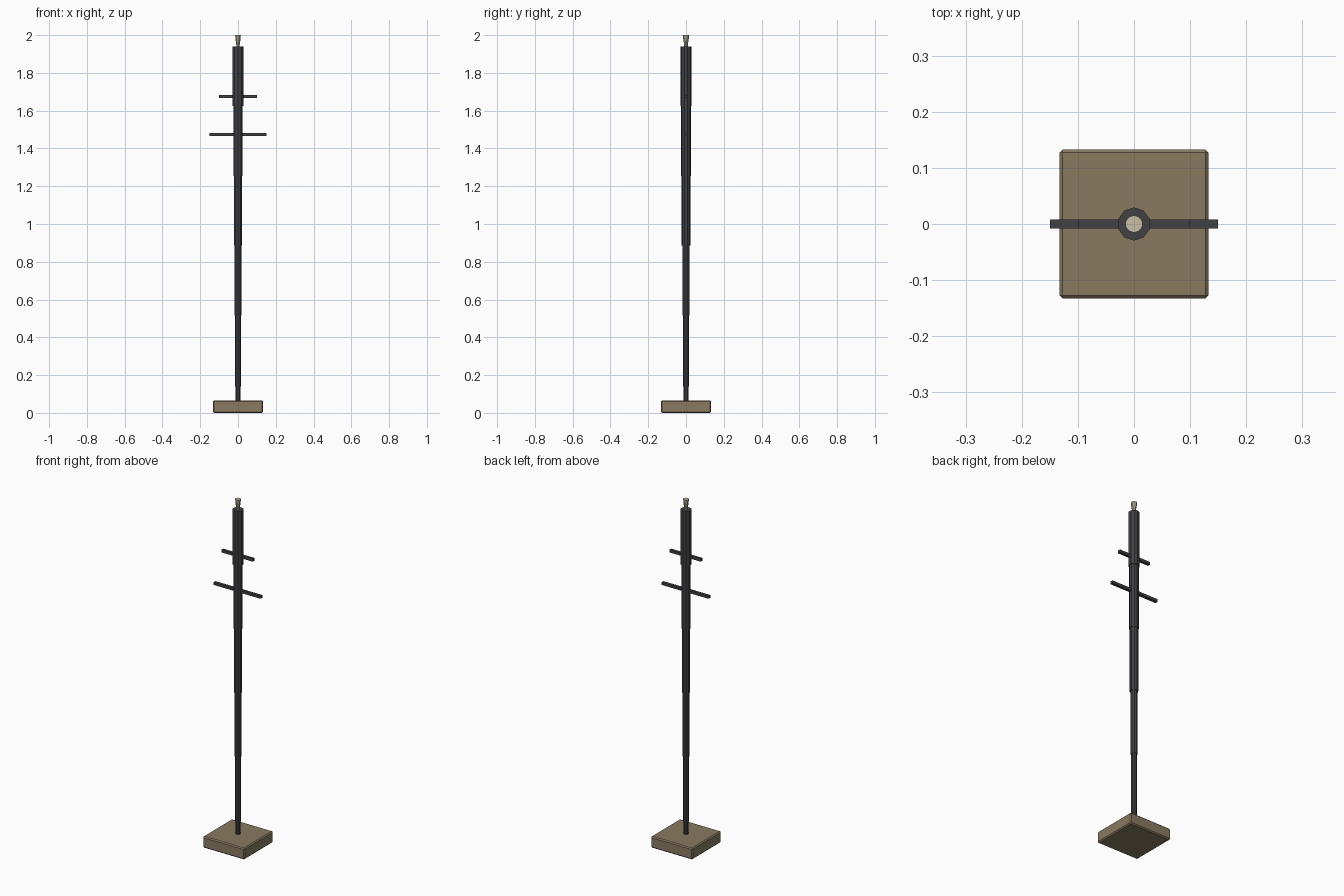
import bpy, bmesh, math

if "Cube" in bpy.data.objects:
    bpy.data.objects.remove(bpy.data.objects["Cube"])


def material(name, rgb):
    m = bpy.data.materials.new(name)
    m.diffuse_color = (*rgb, 1.0)
    m.use_nodes = True
    m.node_tree.nodes["Principled BSDF"].inputs["Base Color"].default_value = m.diffuse_color
    return m


STONE = material("tan_base", (0.25, 0.195, 0.118))
METAL = material("dark_metal", (0.053, 0.053, 0.06))
BRASS = material("pale_brass", (0.58, 0.52, 0.37))


def finish(name, bm, mat):
    bmesh.ops.recalc_face_normals(bm, faces=bm.faces)
    me = bpy.data.meshes.new(name)
    bm.to_mesh(me)
    bm.free()
    me.materials.append(mat)
    ob = bpy.data.objects.new(name, me)
    bpy.context.collection.objects.link(ob)
    return ob


def box(name, size, z, mat, bevel=0.0):
    bm = bmesh.new()
    bmesh.ops.create_cube(bm, size=1)
    for v in bm.verts:
        v.co = (v.co.x * size[0], v.co.y * size[1], v.co.z * size[2] + z)
    if bevel:
        bmesh.ops.bevel(bm, geom=bm.edges[:], offset=bevel, segments=1, affect='EDGES')
    return finish(name, bm, mat)


def lathe(name, profile, mat, sides=10):
    """Faceted solid from (radius, z) rings."""
    bm = bmesh.new()
    rings = []
    for r, z in profile:
        angles = [math.pi / 2 + 2 * math.pi * i / sides for i in range(sides)]
        rings.append([bm.verts.new((r * math.cos(a), r * math.sin(a), z)) for a in angles])
    for lo, hi in zip(rings, rings[1:]):
        for i in range(sides):
            j = (i + 1) % sides
            bm.faces.new((lo[i], lo[j], hi[j], hi[i]))
    bm.faces.new(rings[0][::-1])
    bm.faces.new(rings[-1])
    return finish(name, bm, mat)


# Square base block with chamfered edges
box("base_block", (0.266, 0.266, 0.066), 0.033, STONE, 0.006)

# Telescoping tubes, each wider than the one below
levels = [0.06, 0.14, 0.515, 0.885, 1.255, 1.625, 1.94]
radii = [0.0135, 0.0165, 0.0195, 0.0225, 0.0255, 0.0295]
for i, r in enumerate(radii):
    lathe(f"pole_section_{i + 1}", [(r, levels[i]), (r, levels[i + 1])], METAL)

# Two square cross bars through the pole
for name, length, z in (("lower_crossbar", 0.30, 1.474), ("upper_crossbar", 0.20, 1.675)):
    box(name, (length, 0.016, 0.016), z, METAL)

# Flared stud at the tip
lathe("tip_stud", [(0.009, 1.935), (0.010, 1.955), (0.0145, 1.978), (0.0155, 2.0)], BRASS)
